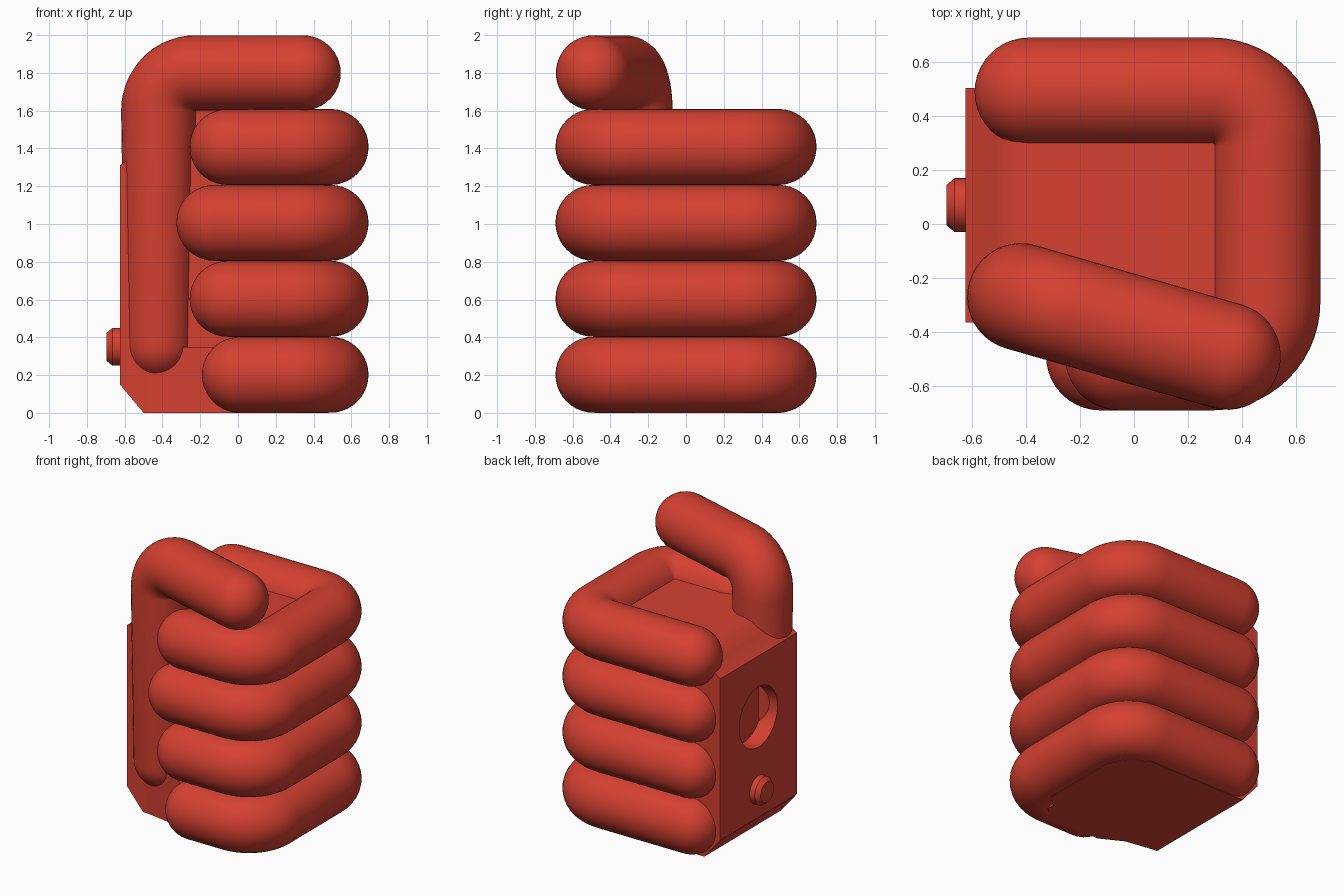
import bpy, bmesh, math
from mathutils import Vector

if "Cube" in bpy.data.objects:
    bpy.data.objects.remove(bpy.data.objects["Cube"])

red = bpy.data.materials.new("red")
red.diffuse_color = (0.66, 0.052, 0.031, 1)
red.use_nodes = True
red.node_tree.nodes["Principled BSDF"].inputs["Base Color"].default_value = red.diffuse_color


def finish(bm, name, smooth=True):
    bmesh.ops.recalc_face_normals(bm, faces=bm.faces)
    mesh = bpy.data.meshes.new(name)
    bm.to_mesh(mesh)
    bm.free()
    mesh.materials.append(red)
    ob = bpy.data.objects.new(name, mesh)
    bpy.context.collection.objects.link(ob)
    if smooth:
        bpy.ops.object.select_all(action='DESELECT')
        ob.select_set(True)
        bpy.context.view_layer.objects.active = ob
        bpy.ops.object.shade_smooth_by_angle(angle=math.radians(35))
    return ob


def bent_path(corners, bend, steps=14):
    """Polyline with rounded right-angle corners."""
    pts = [Vector(c) for c in corners]
    out = [pts[0]]
    for a, b, c in zip(pts, pts[1:], pts[2:]):
        u, v = (a - b).normalized(), (c - b).normalized()
        centre = b + (u + v) * bend
        for i in range(steps + 1):
            t = i / steps * math.pi / 2
            out.append(centre - v * bend * math.cos(t) - u * bend * math.sin(t))
    return out + [pts[-1]]


def capsule_tube(name, path, normal, r0, r1, sides=40, cap=10):
    """Round tube along a planar path with half-sphere ends."""
    n = Vector(normal).normalized()
    d0 = (path[1] - path[0]).normalized()
    d1 = (path[-1] - path[-2]).normalized()
    rings = []
    for i in range(1, cap):
        t = i / cap * math.pi / 2
        rings.append((path[0] - d0 * r0 * math.cos(t), d0, r0 * math.sin(t)))
    for i, p in enumerate(path):
        a, b = path[max(i - 1, 0)], path[min(i + 1, len(path) - 1)]
        r = r0 if i == 0 else r1
        rings.append((p, (b - a).normalized(), r))
    for i in range(cap - 1, 0, -1):
        t = i / cap * math.pi / 2
        rings.append((path[-1] + d1 * r1 * math.cos(t), d1, r1 * math.sin(t)))
    bm = bmesh.new()
    loops = []
    for c, d, r in rings:
        side = d.cross(n)
        loops.append([bm.verts.new(c + r * (n * math.cos(k * math.tau / sides)
                                            + side * math.sin(k * math.tau / sides)))
                      for k in range(sides)])
    for A, B in zip(loops, loops[1:]):
        for k in range(sides):
            j = (k + 1) % sides
            bm.faces.new((A[k], A[j], B[j], B[k]))
    for tip, loop in ((path[0] - d0 * r0, loops[0]), (path[-1] + d1 * r1, loops[-1])):
        v = bm.verts.new(tip)
        for k in range(sides):
            bm.faces.new((v, loop[k], loop[(k + 1) % sides]))
    return finish(bm, name)


def prism(name, base, offset):
    """Extrude a flat outline by an offset."""
    bm = bmesh.new()
    face = bm.faces.new([bm.verts.new(p) for p in base])
    new = bmesh.ops.extrude_face_region(bm, geom=[face])["geom"]
    bmesh.ops.translate(bm, vec=offset,
                        verts=[v for v in new if isinstance(v, bmesh.types.BMVert)])
    return finish(bm, name)


def lathe_x(name, profile, y, z, sides=40):
    """Closed solid of (x, radius) rings around an axis along x."""
    bm = bmesh.new()
    loops = [[bm.verts.new((x, y + r * math.cos(k * math.tau / sides),
                            z + r * math.sin(k * math.tau / sides)))
              for k in range(sides)] for x, r in profile]
    for A, B in zip(loops, loops[1:]):
        for k in range(sides):
            j = (k + 1) % sides
            bm.faces.new((A[k], A[j], B[j], B[k]))
    bm.faces.new(loops[0])
    bm.faces.new(loops[-1])
    return finish(bm, name)


# Four curled fingers, little finger at the bottom
names = ["little_finger", "ring_finger", "middle_finger", "index_finger"]
for i, (name, tip) in enumerate(zip(names, (0.01, -0.055, -0.125, -0.055))):
    z = 0.202 + 0.402 * i
    path = bent_path([(-0.39, 0.49, z), (0.49, 0.49, z), (0.49, -0.49, z), (tip, -0.49, z)], 0.2)
    capsule_tube(name, path, (0, 0, 1), 0.201, 0.201)

# Thumb rising along the palm and folding across the top
base, top = Vector((-0.42, -0.27, 0.36)), Vector((-0.42, -0.27, 1.8))
end = Vector((0.345, -0.49, 1.8))
capsule_tube("thumb", bent_path([base, top, end], 0.2),
             Vector((0, 0, 1)).cross(end - top), 0.18, 0.199)

# Palm block with chamfered wrist side and a round socket
outline = [(-0.5, 0), (0.3, 0), (0.3, 1.475), (-0.42, 1.475), (-0.47, 1.455),
           (-0.54, 1.385), (-0.595, 1.33), (-0.625, 1.31), (-0.625, 0.15)]
palm = prism("palm", [(x, -0.365, z) for x, z in outline], (0, 0.87, 0))
cutter = lathe_x("socket_cutter", [(-0.8, 0.216), (-0.505, 0.216)], 0.07, 0.87)
cutter.hide_render = True
cutter.hide_viewport = True
cut = palm.modifiers.new("socket", 'BOOLEAN')
cut.operation = 'DIFFERENCE'
cut.solver = 'EXACT'
cut.object = cutter

# Filling between the palm and the knuckles
prism("knuckle_core", [(0.25, -0.36, 0), (0.38, -0.36, 0), (0.48, -0.27, 0),
                       (0.48, 0.3, 0), (0.4, 0.45, 0), (0.25, 0.49, 0)], (0, 0, 1.474))

# Heel pad under the thumb
prism("heel_pad", [(-0.5, -0.36, 0), (-0.26, -0.4, 0), (-0.1, -0.485, 0),
                   (0.3, -0.485, 0), (0.4, -0.4, 0), (0.4, -0.2, 0), (-0.5, -0.2, 0)],
      (0, 0, 0.35))

# Wrist button
lathe_x("wrist_button", [(-0.6, 0.1), (-0.665, 0.1), (-0.695, 0.075)], 0.07, 0.35)
